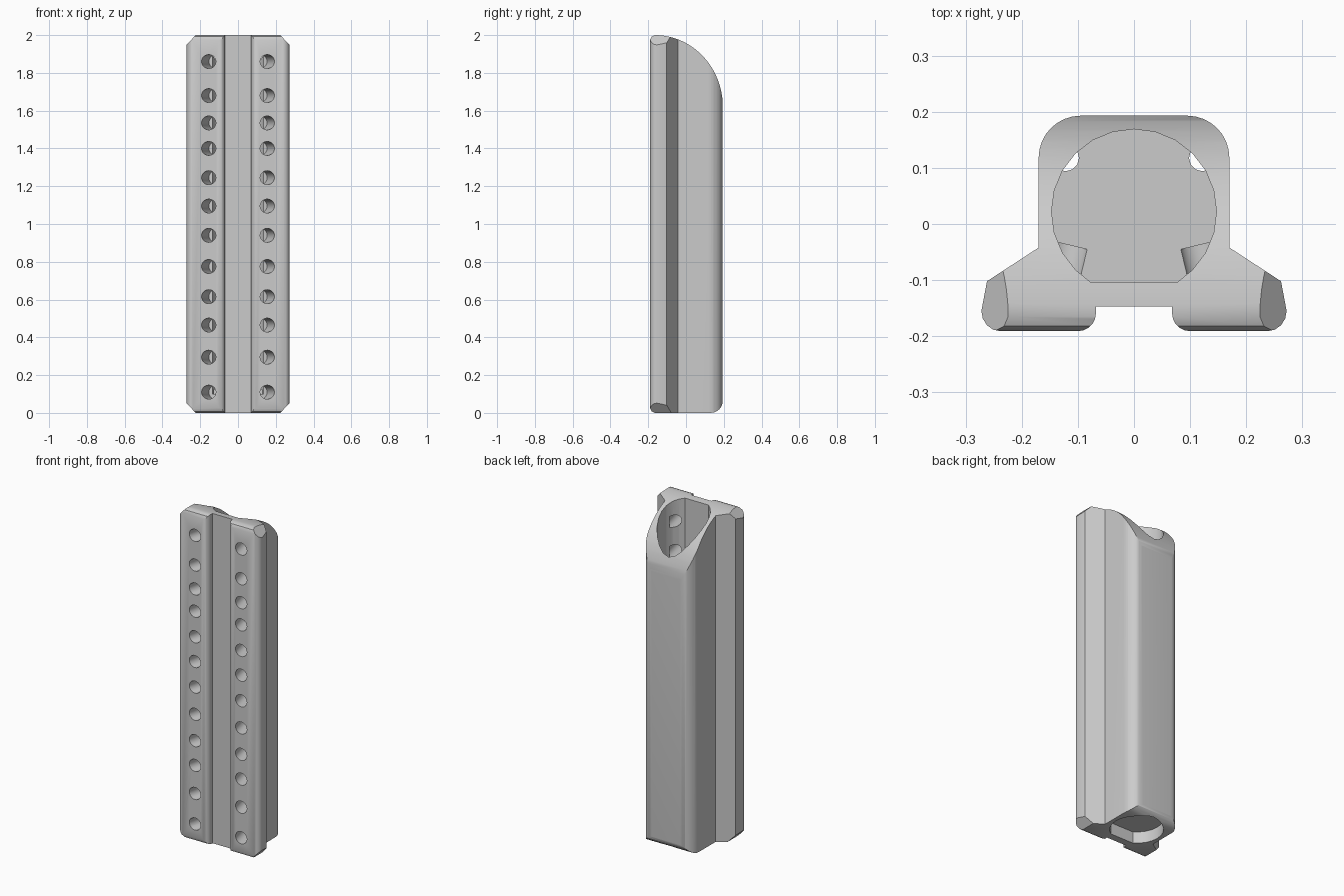
import bpy, bmesh, math
from mathutils import Vector, Matrix

cube = bpy.data.objects.get("Cube")
if cube:
    bpy.data.objects.remove(cube, do_unlink=True)

grey = bpy.data.materials.new("mid_grey")
grey.use_nodes = True
grey.diffuse_color = (0.6, 0.6, 0.6, 1)
grey.node_tree.nodes["Principled BSDF"].inputs["Base Color"].default_value = (0.6, 0.6, 0.6, 1)


def make_object(name, bm):
    bmesh.ops.recalc_face_normals(bm, faces=bm.faces)
    mesh = bpy.data.meshes.new(name)
    bm.to_mesh(mesh)
    bm.free()
    mesh.materials.append(grey)
    obj = bpy.data.objects.new(name, mesh)
    bpy.context.collection.objects.link(obj)
    return obj


def prism(name, outline, place, low, high):
    """Extrude a 2D outline; place maps (a, b, depth) to xyz."""
    bm = bmesh.new()
    face = bm.faces.new([bm.verts.new(place(a, b, low)) for a, b in outline])
    new = bmesh.ops.extrude_face_region(bm, geom=[face])["geom"]
    step = Vector(place(0, 0, high)) - Vector(place(0, 0, low))
    bmesh.ops.translate(bm, vec=step, verts=[v for v in new if isinstance(v, bmesh.types.BMVert)])
    return make_object(name, bm)


def arc(cx, cy, rx, ry, start, end, steps):
    angles = [math.radians(start + (end - start) * i / steps) for i in range(steps + 1)]
    return [(cx + rx * math.cos(t), cy + ry * math.sin(t)) for t in angles]


def along_z(a, b, d):
    return (a, b, d)


def along_x(a, b, d):
    return (d, a, b)


def along_y(a, b, d):
    return (a, d, b)


def apply_boolean(target, tool, operation):
    mod = target.modifiers.new("cut", "BOOLEAN")
    mod.operation = operation
    mod.solver = "EXACT"
    mod.object = tool
    bpy.context.view_layer.objects.active = target
    bpy.ops.object.modifier_apply(modifier=mod.name)
    bpy.data.objects.remove(tool, do_unlink=True)


# Body cross-section: grooved front pads, sloped flanks, rounded back
half = [(0.068, -0.147)]
half += arc(0.1, -0.16, 0.032, 0.031, 180, 270, 5)
half += arc(0.238, -0.155, 0.034, 0.036, 270, 360, 4)
half += [(0.262, -0.102), (0.17, -0.042)]
half += arc(0.095, 0.118, 0.075, 0.075, 0, 90, 8)
outline = half + [(-x, y) for x, y in reversed(half)]
body = prism("tube_body", outline, along_z, 0, 2)

# Side silhouette: sweeping curved top, rounded lower back edge
side = [(-0.165, 0)]
side += arc(0.13, 0.065, 0.065, 0.065, 270, 360, 6)
side += arc(-0.165, 1.62, 0.36, 0.38, 0, 90, 24)
side += [(-0.182, 1.992), (-0.195, 1.965), (-0.195, 0.035), (-0.182, 0.008)]
apply_boolean(body, prism("side_trim", side, along_x, -1, 1), "INTERSECT")

# Front silhouette: clipped corners on the flanks
corner = [(0.215, -0.01), (0.275, 0.055), (0.275, 1.945), (0.215, 2.01)]
front = corner + [(-x, z) for x, z in reversed(corner)]
apply_boolean(body, prism("corner_trim", front, along_y, -1, 1), "INTERSECT")

# Main bore and shallow underside recess, flattened along the front wall
bore = arc(0, 0.022, 0.147, 0.147, 0, 345, 23)
flat = -0.103
bore = [p for p in bore if p[1] > flat]
low = next(i for i in range(len(bore) - 1) if bore[i][0] < 0 < bore[i + 1][0] and bore[i][1] < 0)
bore[low + 1:low + 1] = [(-0.078, flat), (0.078, flat)]
apply_boolean(body, prism("bore", bore, along_z, 0.1, 2.3), "DIFFERENCE")
apply_boolean(body, prism("recess", bore, along_z, -0.2, 0.07), "DIFFERENCE")

# Rows of slanted holes from the front pads into the bore
heights = [0.11, 0.295, 0.465, 0.615, 0.775, 0.94, 1.095, 1.245, 1.4, 1.535, 1.68, 1.86]
bm = bmesh.new()
for sign in (-1, 1):
    start = Vector((sign * 0.162, -0.22, 0))
    end = Vector((sign * 0.118, -0.037, 0))
    axis = end - start
    turn = axis.to_track_quat("Z", "Y").to_matrix().to_4x4()
    for z in heights:
        middle = (start + end) / 2 + Vector((0, 0, z))
        bmesh.ops.create_cone(bm, cap_ends=True, segments=20, radius1=0.037, radius2=0.037,
                              depth=axis.length, matrix=Matrix.Translation(middle) @ turn)
apply_boolean(body, make_object("front_holes", bm), "DIFFERENCE")

# Small drain holes through the floor at the back
bm = bmesh.new()
for sign in (-1, 1):
    bmesh.ops.create_cone(bm, cap_ends=True, segments=12, radius1=0.024, radius2=0.024, depth=0.08,
                          matrix=Matrix.Translation((sign * 0.122, 0.118, 0.085)))
apply_boolean(body, make_object("floor_holes", bm), "DIFFERENCE")

# Smooth curves, crisp edges
bpy.ops.object.select_all(action="DESELECT")
body.select_set(True)
bpy.context.view_layer.objects.active = body
bpy.ops.object.shade_smooth_by_angle(angle=math.radians(30))
